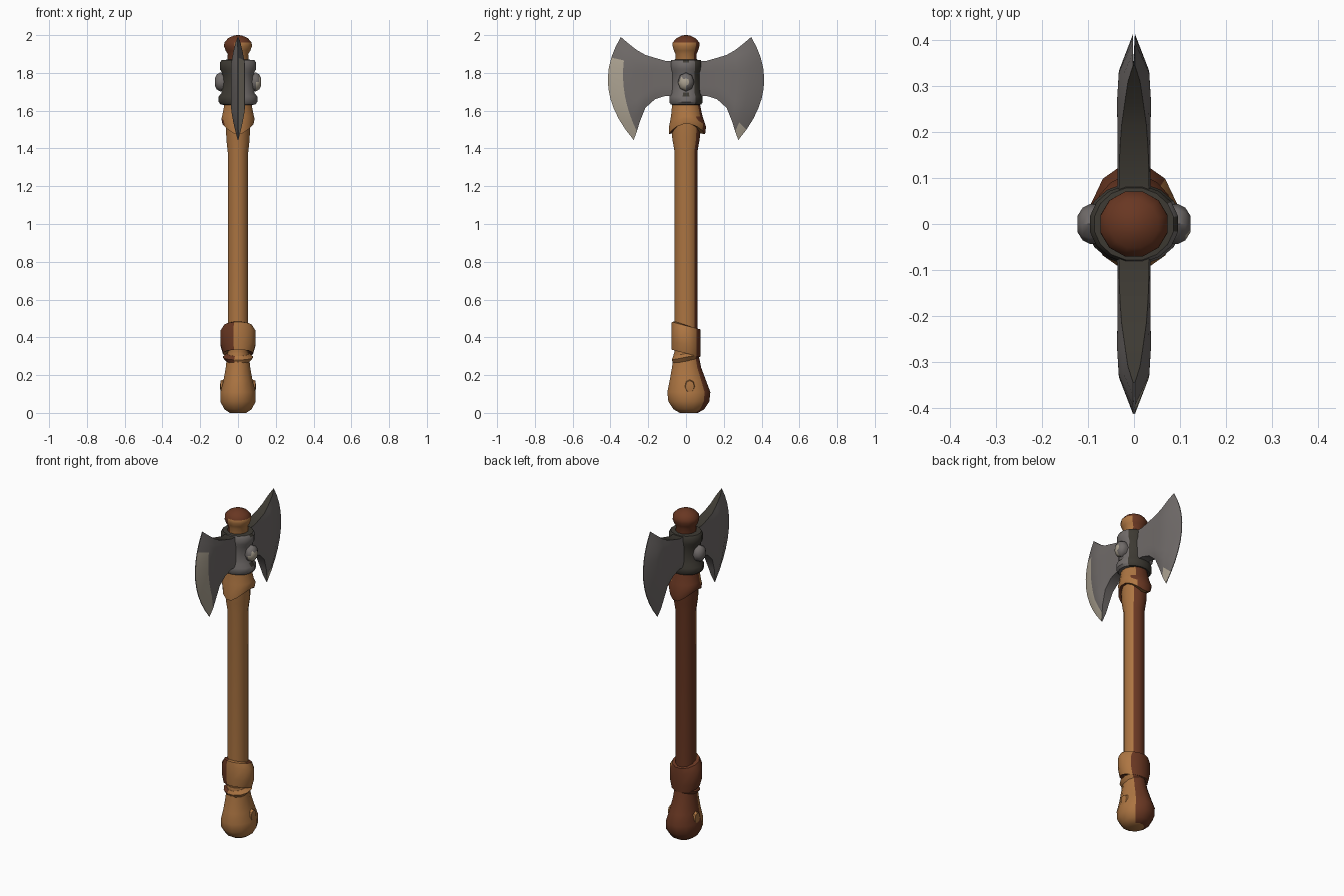
import bpy, bmesh
from math import sin, cos, pi, atan2, degrees
from mathutils import Vector

cube = bpy.data.objects.get("Cube")
if cube:
    bpy.data.objects.remove(cube)


def material(name, rgb):
    m = bpy.data.materials.new(name)
    m.use_nodes = True
    m.diffuse_color = (*rgb, 1)
    m.node_tree.nodes["Principled BSDF"].inputs["Base Color"].default_value = (*rgb, 1)
    return m


WOOD = [material("tan_wood", (0.42, 0.18, 0.055)),
        material("dark_brown_wood", (0.14, 0.038, 0.016))]
METAL = [material("grey_steel", (0.16, 0.145, 0.14)),
         material("dark_iron", (0.047, 0.042, 0.033)),
         material("pale_steel", (0.42, 0.37, 0.29))]


def loft(name, loops, mats, rule, sharp=40):
    """Skin closed loops of equal length, cap both ends, colour faces by rule."""
    bm = bmesh.new()
    rows = [[bm.verts.new(p) for p in loop] for loop in loops]
    n = len(rows[0])
    made = []
    for r in range(len(rows) - 1):
        for i in range(n):
            j = (i + 1) % n
            made.append((bm.faces.new((rows[r][i], rows[r][j], rows[r + 1][j], rows[r + 1][i])), r))
    made.append((bm.faces.new(rows[0][::-1]), 0))
    made.append((bm.faces.new(rows[-1]), len(rows) - 2))
    bmesh.ops.recalc_face_normals(bm, faces=bm.faces)
    for f, r in made:
        f.normal_update()
        f.material_index = rule(f.calc_center_median(), f.normal, r)
    me = bpy.data.meshes.new(name)
    bm.to_mesh(me)
    bm.free()
    for m in mats:
        me.materials.append(m)
    ob = bpy.data.objects.new(name, me)
    bpy.context.collection.objects.link(ob)
    bpy.ops.object.select_all(action='DESELECT')
    ob.select_set(True)
    bpy.context.view_layer.objects.active = ob
    bpy.ops.object.shade_smooth_by_angle(angle=sharp * pi / 180)
    return ob


def turned(name, profile, mats, rule, sides=12, shift=None, sharp=40):
    """Oval turning; profile rows are (z, x radius, y radius, y centre)."""
    loops = []
    for k, (z, rx, ry, cy) in enumerate(profile):
        ring = []
        for i in range(sides):
            a = 2 * pi * (i + 0.5) / sides
            dz = shift(a, k) if shift else 0
            ring.append((rx * cos(a), cy + ry * sin(a), z + dz))
        loops.append(ring)
    return loft(name, loops, mats, rule, sharp)


def sector(start, end):
    """Colour 0 for directions between two angles around z, otherwise colour 1."""
    mid, half = (start + end) / 2, (end - start) / 2

    def rule(c, n, r):
        a = degrees(atan2(n.y, n.x))
        return 0 if abs((a - mid + 180) % 360 - 180) < half else 1
    return rule


wood_rule = sector(-160, 46)
band_rule = sector(-105, 46)

# Shaft and swollen pommel
turned("shaft", [(0.26, 0.056, 0.062, 0), (1.38, 0.056, 0.062, 0),
                 (1.45, 0.064, 0.075, 0), (1.54, 0.066, 0.08, 0)], WOOD, wood_rule)
turned("pommel", [(0.0, 0.045, 0.05, 0.015), (0.02, 0.075, 0.085, 0.015),
                  (0.06, 0.097, 0.112, 0.015), (0.11, 0.096, 0.118, 0.015),
                  (0.17, 0.08, 0.1, 0.01), (0.24, 0.067, 0.08, 0.003),
                  (0.32, 0.058, 0.066, 0)], WOOD, wood_rule, sharp=50)

# Wrapped grip band, slanting down to the back, with a flared strip below
turned("grip_band", [(0.32, 0.06, 0.06, 0), (0.315, 0.082, 0.078, 0),
                     (0.36, 0.096, 0.08, 0), (0.43, 0.096, 0.08, 0),
                     (0.462, 0.076, 0.078, 0), (0.465, 0.055, 0.06, 0)],
       WOOD, band_rule, shift=lambda a, k: -0.02 * sin(a))
turned("grip_strip", [(0.27, 0.06, 0.068, 0), (0.295, 0.082, 0.078, 0),
                      (0.315, 0.06, 0.07, 0)], WOOD, band_rule,
       shift=lambda a, k: 0.015 * sin(a))

# Upper collar with a pointed lower edge that rises on both sides
turned("upper_collar", [(1.475, 0.062, 0.075, 0), (1.47, 0.084, 0.098, 0.005),
                        (1.51, 0.09, 0.1, 0.008), (1.57, 0.086, 0.085, 0.004),
                        (1.64, 0.072, 0.074, 0)], WOOD, wood_rule, sides=16,
       shift=lambda a, k: (0.06, 0.06, 0.05, 0.0, 0.0)[k] * abs(cos(a)) ** 1.5)


# Rounded knob on top
def knob_rule(c, n, r):
    return 1 if c.z > 1.965 else sector(-115, 46)(c, n, r)


turned("top_knob", [(1.84, 0.06, 0.06, 0), (1.9, 0.056, 0.058, 0), (1.918, 0.068, 0.066, 0),
                    (1.94, 0.076, 0.073, 0), (1.96, 0.075, 0.073, 0),
                    (1.983, 0.055, 0.054, 0), (1.997, 0.025, 0.025, 0),
                    (2.0, 0.008, 0.008, 0)], WOOD, knob_rule, sharp=60)


# Iron socket with thick rims
def socket_rule(c, n, r):
    return 1 if n.z > 0.6 else sector(-100, 32)(c, n, r)


turned("socket", [(1.63, 0.065, 0.065, 0), (1.632, 0.092, 0.082, 0), (1.645, 0.104, 0.09, 0),
                  (1.675, 0.104, 0.09, 0), (1.695, 0.088, 0.082, 0), (1.8, 0.086, 0.08, 0),
                  (1.82, 0.098, 0.086, 0), (1.855, 0.098, 0.086, 0),
                  (1.868, 0.088, 0.08, 0), (1.87, 0.058, 0.058, 0)],
       METAL, socket_rule, sides=16)

# Domed bolts on the two sides
for side, label in ((1, "left"), (-1, "right")):
    def bolt_rule(c, n, r):
        return 2 if n.x > 0.2 and n.y < 0.1 and n.z < 0.3 else 0
    loops = []
    for x, rad in ((0.07, 0.045), (0.095, 0.05), (0.112, 0.04), (0.123, 0.02)):
        loops.append([(side * x, rad * 0.88 * cos(pi * i / 4), 1.752 + rad * sin(pi * i / 4))
                      for i in range(8)])
    loft(label + "_bolt", loops, METAL, bolt_rule)

# Blades: columns run from socket to cutting edge as
# (bottom y, bottom z, top y, top z, outward bow, half thickness, thinning at the ends)
COLUMNS = [(0.05, 1.68, 0.05, 1.863, 0, 0.037, 0.1),
           (0.11, 1.678, 0.11, 1.864, 0, 0.036, 0.1),
           (0.165, 1.66, 0.165, 1.88, 0, 0.036, 0.15),
           (0.215, 1.615, 0.215, 1.895, 0, 0.036, 0.25),
           (0.245, 1.54, 0.262, 1.922, 0.012, 0.037, 0.45),
           (0.26, 1.49, 0.31, 1.96, 0.045, 0.033, 0.6),
           (0.277, 1.445, 0.345, 1.99, 0.1, 0.002, 0.0)]
STEPS = 10

for side, label in ((-1, "front"), (1, "back")):
    def blade_rule(c, n, r):
        if r == len(COLUMNS) - 2 and n.x > 0.15 and c.z < (1.87 if side < 0 else 1.53):
            return 2
        return 1 if n.z > 0.6 else 0
    loops = []
    for by, bz, ty, tz, bow, thick, thin in COLUMNS:
        half = []
        for s in range(STEPS + 1):
            t = s / STEPS
            mid = 4 * t * (1 - t)
            half.append(Vector((thick * (1 - thin * (1 - min(1, mid * 1.6))),
                                side * (by + (ty - by) * t + bow * mid),
                                bz + (tz - bz) * t)))
        loops.append(half + [Vector((-p.x, p.y, p.z)) for p in reversed(half)])
    loft(label + "_blade", loops, METAL, blade_rule, sharp=30)

# Raised wood knots on the pommel flanks
for side, label in ((1, "left"), (-1, "right")):
    loops = [[(side * x, 0.02 + rad * cos(pi * i / 4), 0.14 + 1.3 * rad * sin(pi * i / 4))
              for i in range(8)] for x, rad in ((0.07, 0.03), (0.092, 0.024), (0.094, 0.012))]
    loft(label + "_knot", loops, WOOD, lambda c, n, r: 0)
